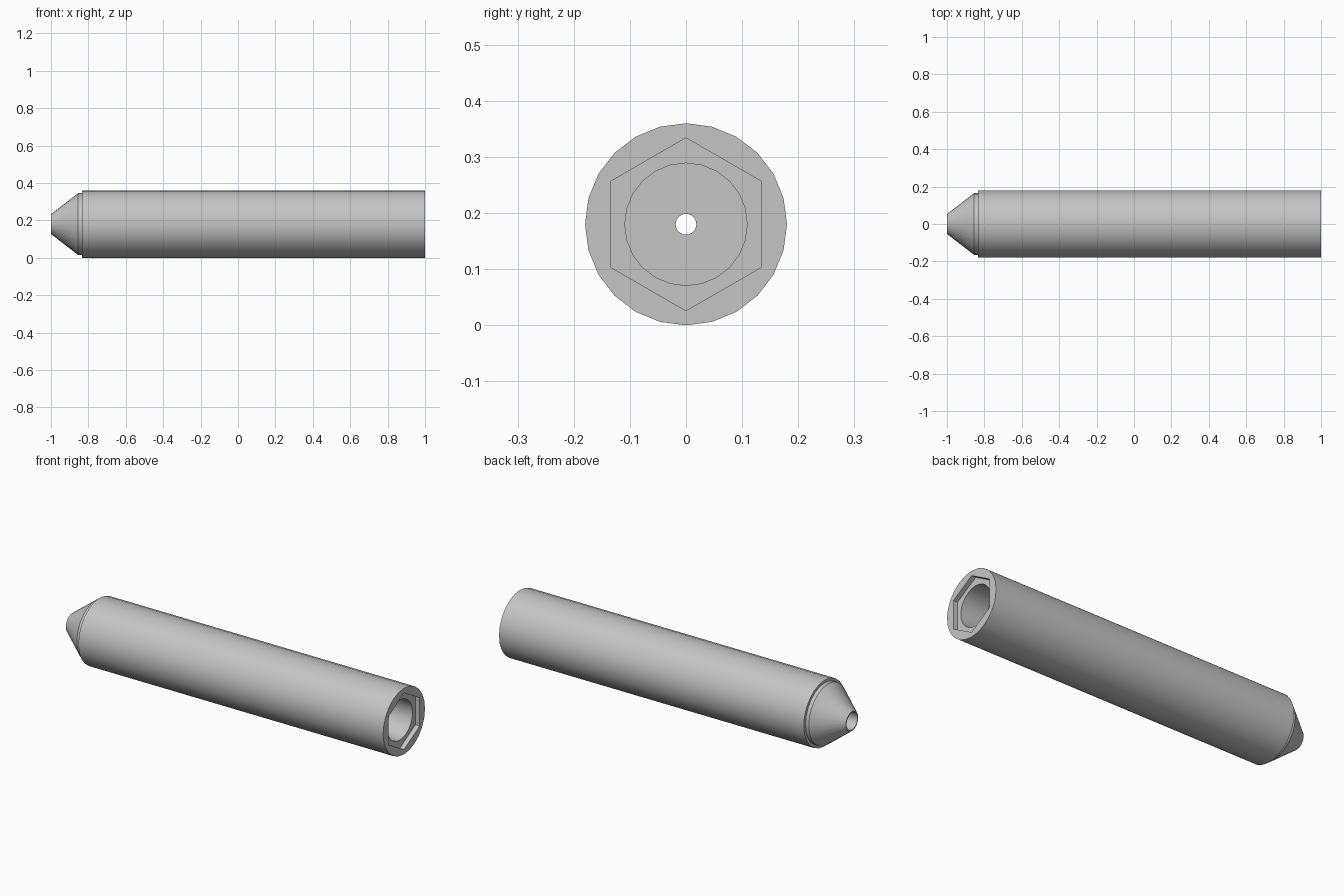
import bpy, bmesh
from math import sin, cos, pi, radians

SIDES = 24
AXIS_Z = 0.18

cube = bpy.data.objects.get("Cube")
if cube:
    bpy.data.objects.remove(cube, do_unlink=True)

# Plain grey metal
grey = bpy.data.materials.new("grey metal")
grey.use_nodes = True
colour = (0.56, 0.56, 0.56, 1)
grey.diffuse_color = colour
bsdf = next(n for n in grey.node_tree.nodes if n.type == 'BSDF_PRINCIPLED')
bsdf.inputs["Base Color"].default_value = colour


def ring(bm, x, radius, hexagonal=False):
    """Circle around the long axis, or a hexagon with a corner at the top."""
    verts = []
    for i in range(SIDES):
        a = 2 * pi * i / SIDES
        r = radius
        if hexagonal:
            r *= cos(pi / 6) / cos(a % (pi / 3) - pi / 6)
        verts.append(bm.verts.new((x, r * sin(a), AXIS_Z + r * cos(a))))
    return verts


# Closed section: tip, cone, collar, barrel, hex socket, bore, pinhole, tip bore
section = [
    (-1.0, 0.053), (-0.855, 0.165), (-0.835, 0.165), (-0.835, 0.18),
    (1.0, 0.18), (1.0, 0.154, True), (0.975, 0.154, True),
    (0.975, 0.109), (-0.78, 0.109), (-0.78, 0.0185),
    (-0.9, 0.0185), (-0.9, 0.047), (-1.0, 0.047),
]

bm = bmesh.new()
rings = [ring(bm, *point) for point in section]
for k, a in enumerate(rings):
    b = rings[(k + 1) % len(rings)]
    for i in range(SIDES):
        j = (i + 1) % SIDES
        bm.faces.new((a[i], a[j], b[j], b[i]))
bmesh.ops.recalc_face_normals(bm, faces=bm.faces)

mesh = bpy.data.meshes.new("hollow_pointed_barrel")
bm.to_mesh(mesh)
bm.free()
mesh.materials.append(grey)
barrel = bpy.data.objects.new("hollow_pointed_barrel", mesh)
bpy.context.collection.objects.link(barrel)

# Smooth round walls, crisp rims
bpy.ops.object.select_all(action='DESELECT')
barrel.select_set(True)
bpy.context.view_layer.objects.active = barrel
bpy.ops.object.shade_smooth_by_angle(angle=radians(30))
